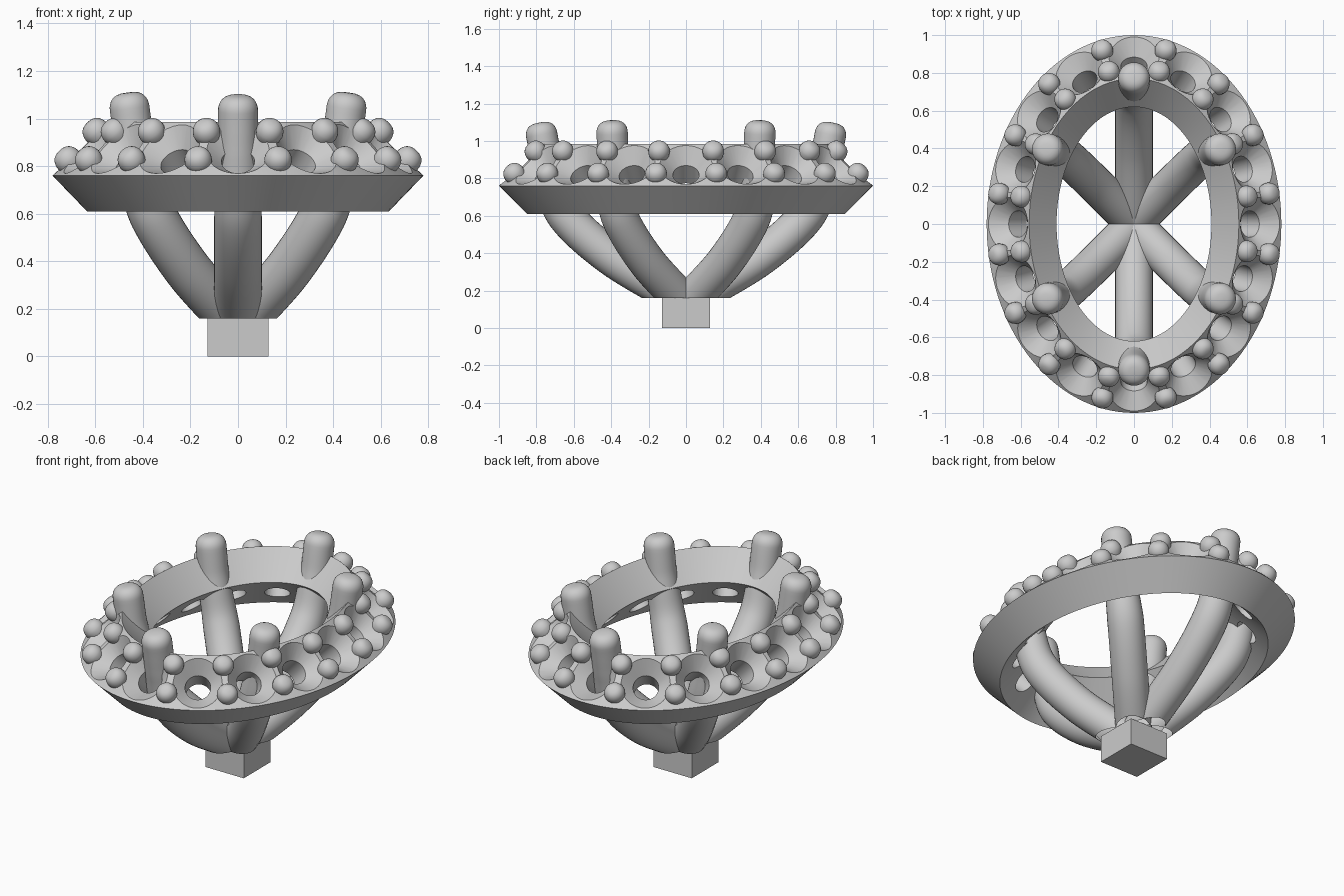
import bpy, bmesh, math
from mathutils import Vector

if "Cube" in bpy.data.objects:
    bpy.data.objects.remove(bpy.data.objects["Cube"])

Z = Vector((0, 0, 1))


def finish(bm, name, angle=35):
    bmesh.ops.recalc_face_normals(bm, faces=bm.faces)
    me = bpy.data.meshes.new(name)
    bm.to_mesh(me)
    bm.free()
    ob = bpy.data.objects.new(name, me)
    bpy.context.collection.objects.link(ob)
    smooth(ob, angle)
    return ob


def smooth(ob, angle=35):
    bpy.ops.object.select_all(action='DESELECT')
    ob.select_set(True)
    bpy.context.view_layer.objects.active = ob
    bpy.ops.object.shade_smooth_by_angle(angle=math.radians(angle))


def skin(bm, rings, closed=False):
    # bridge a list of point rings, capping the ends unless closed
    vs = [[bm.verts.new(p) for p in r] for r in rings]
    n, m = len(vs), len(vs[0])
    for i in range(n if closed else n - 1):
        a, b = vs[i], vs[(i + 1) % n]
        for j in range(m):
            bm.faces.new((a[j], a[(j + 1) % m], b[(j + 1) % m], b[j]))
    if not closed:
        bm.faces.new(vs[0][::-1])
        bm.faces.new(vs[-1])


def circle(c, axis, r, seg):
    s = axis.cross(Z).normalized()
    u = s.cross(axis)
    return [c + r * (math.cos(2 * math.pi * k / seg) * s + math.sin(2 * math.pi * k / seg) * u)
            for k in range(seg)]


def turned(bm, c, axis, profile, seg):
    # lathe of (radius, height) pairs along an axis
    skin(bm, [circle(c + axis * h, axis, r, seg) for r, h in profile])


def dome(r, h, z0, power, n=8):
    return [(r * max(math.cos(a), 0.01) ** power, z0 + h * math.sin(a))
            for a in [math.pi / 2 * i / n for i in range(1, n + 1)]]


# evenly spaced stations along the middle of the sloping oval face
A, B, MZ = 0.667, 0.887, 0.8725
N = 4000
pts = [Vector((A * math.cos(2 * math.pi * i / N), B * math.sin(2 * math.pi * i / N), MZ))
       for i in range(N + 1)]
arc = [0.0]
for p, q in zip(pts, pts[1:]):
    arc.append(arc[-1] + (q - p).length)


def station(k):
    s = (k % 16) / 16 * arc[-1]
    p = pts[next(i for i, a in enumerate(arc) if a >= s - 1e-9)]
    n = Vector((p.x / A ** 2, p.y / B ** 2, 0)).normalized()
    return p, n, (n + Z).normalized()


# oval ring with a tilted rectangular section
bm = bmesh.new()
section = [(0.78, 1.0, 0.76), (0.635, 0.85, 0.61), (0.41, 0.62, 0.835), (0.555, 0.77, 0.985)]
skin(bm, [[Vector((a * math.cos(t), b * math.sin(t), z)) for t in
           [2 * math.pi * j / 128 for j in range(128)]] for a, b, z in section], closed=True)
ring = finish(bm, "oval_ring")

# stone seats: conical recess plus through hole
bm = bmesh.new()
for k in range(16):
    p, n, ax = station(k)
    turned(bm, p, ax, [(0.07, -0.26), (0.07, -0.075), (0.146, 0.0), (0.146, 0.05)], 40)
cutter = finish(bm, "seat_cutter")
cutter.hide_render = True
mod = ring.modifiers.new("seats", 'BOOLEAN')
mod.operation = 'DIFFERENCE'
mod.solver = 'EXACT'
mod.object = cutter
bpy.context.view_layer.objects.active = ring
bpy.ops.object.modifier_apply(modifier=mod.name)
bpy.data.objects.remove(cutter)
smooth(ring)

# small beads in pairs between the seats
bm = bmesh.new()
bead = [(0.03, -0.08), (0.04, -0.05), (0.054, -0.015), (0.058, 0.005)] + dome(0.058, 0.056, 0.005, 0.75)
for k in range(16):
    p, n, ax = station(k + 0.5)
    for shift in (0.052, -0.067):
        turned(bm, p + (n - Z) * shift, ax, bead, 24)
finish(bm, "holding_beads", 60)


# curved bars that rise through the ring and end as claws
def spline(ctrl, steps=10):
    c = [2 * ctrl[0] - ctrl[1]] + ctrl + [2 * ctrl[-1] - ctrl[-2]]
    out = []
    for i in range(1, len(c) - 2):
        for s in range(steps):
            t = s / steps
            out.append(0.5 * (2 * c[i] + (c[i + 1] - c[i - 1]) * t
                              + (2 * c[i - 1] - 5 * c[i] + 4 * c[i + 1] - c[i + 2]) * t * t
                              + (3 * c[i] - c[i - 1] - 3 * c[i + 1] + c[i + 2]) * t ** 3))
    return out + [ctrl[-1]]


def claw(name, ctrl):
    path = spline([Vector(c) for c in ctrl])
    rings = []
    for i, p in enumerate(path):
        t = (path[min(i + 1, len(path) - 1)] - path[max(i - 1, 0)]).normalized()
        r = 0.1 - 0.016 * min(max((p.z - 0.6) / 0.3, 0), 1)
        rings.append(circle(p, t, r, 32))
    for r, h in dome(0.084, 0.065, 0, 0.65):
        rings.append(circle(path[-1] + t * h, t, r, 32))
    bm = bmesh.new()
    skin(bm, rings)
    # trim flat on top of the base block
    cut = bmesh.ops.bisect_plane(bm, geom=bm.verts[:] + bm.edges[:] + bm.faces[:],
                                 plane_co=(0, 0, 0.16), plane_no=(0, 0, 1), clear_inner=True)
    bmesh.ops.holes_fill(bm, edges=[e for e in bm.edges if e.is_boundary])
    finish(bm, name, 50)


for sy in (-1, 1):
    end = "back" if sy > 0 else "front"
    claw(end + "_claw", [(0, -0.13 * sy, 0.02), (0, 0.04 * sy, 0.16), (0, 0.40 * sy, 0.38),
                         (0, 0.65 * sy, 0.61), (0, 0.73 * sy, 0.83), (0, 0.772 * sy, 1.035)])
    for sx in (-1, 1):
        claw(end + ("_right" if sx > 0 else "_left") + "_claw",
             [(-0.08 * sx, -0.08 * sy, 0.02), (0.03 * sx, 0.035 * sy, 0.16),
              (0.215 * sx, 0.22 * sy, 0.37), (0.365 * sx, 0.36 * sy, 0.61),
              (0.425 * sx, 0.385 * sy, 0.83), (0.456 * sx, 0.395 * sy, 1.045)])

# base block
bpy.ops.mesh.primitive_cube_add(size=1, location=(0, 0, 0.08))
base = bpy.context.object
base.name = "base_block"
base.scale = (0.256, 0.256, 0.16)
